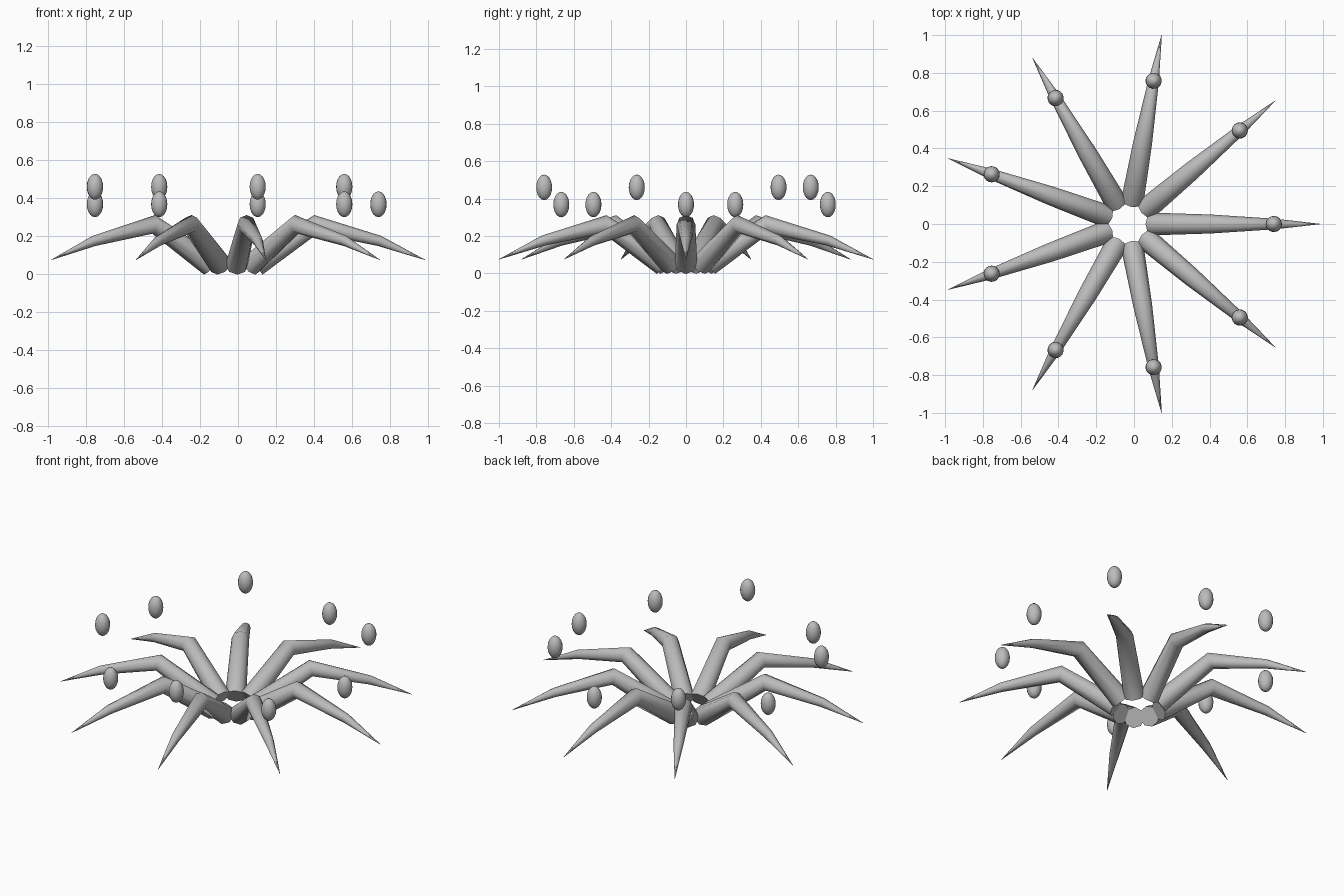
import bpy, bmesh, math
from mathutils import Vector, Matrix

if "Cube" in bpy.data.objects:
    bpy.data.objects.remove(bpy.data.objects["Cube"])

COUNT = 9
CENTRE = Vector((-0.03, 0, 0))      # an odd count is not symmetric in x

grey = bpy.data.materials.new("plain grey")
grey.diffuse_color = (0.5, 0.5, 0.5, 1)
grey.use_nodes = True
grey.node_tree.nodes["Principled BSDF"].inputs["Base Color"].default_value = grey.diffuse_color

# Leaf spine: (distance from centre, height, radius)
SPINE = [(0.125, 0.047, 0.060), (0.44, 0.262, 0.050), (0.775, 0.175, 0.028), (1.0154, 0.075, 0.001)]
SIDES = 8


def finish(bm, name, angle):
    for f in bm.faces:
        f.material_index = 0
    bmesh.ops.recalc_face_normals(bm, faces=bm.faces)
    mesh = bpy.data.meshes.new(name)
    bm.to_mesh(mesh)
    bm.free()
    mesh.materials.append(grey)
    ob = bpy.data.objects.new(name, mesh)
    bpy.context.collection.objects.link(ob)
    bpy.ops.object.select_all(action='DESELECT')
    ob.select_set(True)
    bpy.context.view_layer.objects.active = ob
    bpy.ops.object.shade_smooth_by_angle(angle=math.radians(angle))
    return ob


def leaf(name, turn):
    """Tapered tube swept along the bent spine."""
    bm = bmesh.new()
    pts = [Vector((r, 0, z)) for r, z, _ in SPINE]
    rings = []
    for i, p in enumerate(pts):
        before = (p - pts[i - 1]).normalized() if i else Vector()
        after = (pts[i + 1] - p).normalized() if i < len(pts) - 1 else Vector()
        t = (before + after).normalized()
        up = Vector((-t.z, 0, t.x))
        rad = SPINE[i][2]
        rings.append([bm.verts.new(p + rad * (math.cos(a) * up + math.sin(a) * Vector((0, 1, 0))))
                      for a in (math.tau * k / SIDES for k in range(SIDES))])
    for a, b in zip(rings, rings[1:]):
        for k in range(SIDES):
            n = (k + 1) % SIDES
            bm.faces.new((a[k], a[n], b[n], b[k]))
    bm.faces.new(rings[0])
    bm.faces.new(rings[-1])
    bm.transform(Matrix.Translation(CENTRE) @ turn)
    return finish(bm, name, 60)


def bead(name, turn, height):
    """Upright egg floating above the leaf."""
    bm = bmesh.new()
    bmesh.ops.create_uvsphere(bm, u_segments=16, v_segments=10, radius=1)
    bm.transform(Matrix.Translation(CENTRE) @ turn @ Matrix.Translation((0.77, 0, height))
                 @ Matrix.Diagonal((0.043, 0.043, 0.068, 1)))
    return finish(bm, name, 60)


# Ring of leaves, with beads at alternating heights
for i in range(COUNT):
    turn = Matrix.Rotation(math.tau * i / COUNT, 4, 'Z')
    leaf(f"leaf_{i + 1}", turn)
    bead(f"floating_bead_{i + 1}", turn, 0.46 if i % 2 else 0.368)
